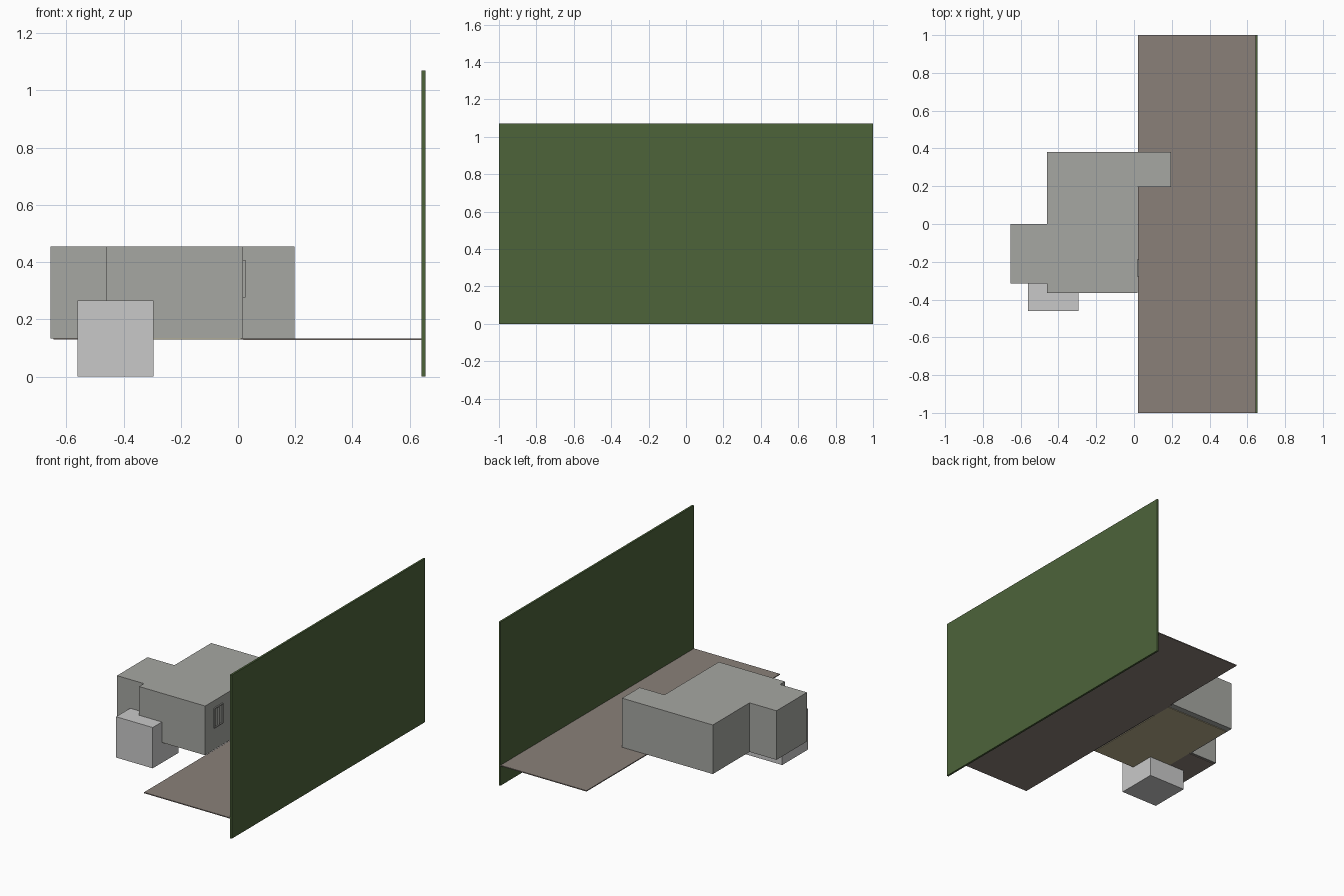
import bpy
import bmesh

cube = bpy.data.objects.get("Cube")
if cube:
    bpy.data.objects.remove(cube, do_unlink=True)


def material(name, rgb):
    """Flat material from 0-255 sRGB values."""
    lin = [((c / 255 + 0.055) / 1.055) ** 2.4 for c in rgb]
    m = bpy.data.materials.new(name)
    m.use_nodes = True
    m.diffuse_color = (*lin, 1)
    m.node_tree.nodes["Principled BSDF"].inputs["Base Color"].default_value = (*lin, 1)
    return m


house_grey = material("house grey", (166, 167, 162))
light_grey = material("light grey", (201, 201, 201))
paving = material("paving brown", (138, 128, 121))
hedge_green = material("hedge green", (77, 99, 58))
floor_tan = material("floor tan", (184, 174, 140))


def prism(name, outline, z0, z1, mat):
    """Extrude a plan outline from z0 up to z1."""
    bm = bmesh.new()
    face = bm.faces.new([bm.verts.new((x, y, z0)) for x, y in outline])
    top = bmesh.ops.extrude_face_region(bm, geom=[face])["geom"]
    verts = [v for v in top if isinstance(v, bmesh.types.BMVert)]
    bmesh.ops.translate(bm, vec=(0, 0, z1 - z0), verts=verts)
    bmesh.ops.recalc_face_normals(bm, faces=bm.faces)
    mesh = bpy.data.meshes.new(name)
    bm.to_mesh(mesh)
    bm.free()
    mesh.materials.append(mat)
    obj = bpy.data.objects.new(name, mesh)
    bpy.context.collection.objects.link(obj)
    return obj


def box(name, x0, x1, y0, y1, z0, z1, mat):
    return prism(name, [(x0, y0), (x1, y0), (x1, y1), (x0, y1)], z0, z1, mat)


FLOOR, BASE, ROOF = 0.128, 0.134, 0.455
EAST = 0.018

# House body with a side bay and a rear wing
prism("house_body", [
    (-0.46, -0.365), (EAST, -0.365), (EAST, 0.197), (0.197, 0.197),
    (0.197, 0.38), (-0.46, 0.38), (-0.46, 0.0), (-0.655, 0.0),
    (-0.655, -0.315), (-0.46, -0.315)], BASE, ROOF, house_grey)

# Floors beneath the rooms
box("main_floor", -0.45, 0.01, -0.36, 0.34, 0.13, BASE, floor_tan)
box("bay_floor", -0.645, -0.45, -0.305, -0.01, 0.13, BASE, paving)
box("wing_floor", 0.01, 0.187, 0.207, 0.37, 0.13, BASE, paving)

# Window frame on the garden side
W0, W1, S0, S1, BAR = -0.275, -0.19, 0.28, 0.405, 0.006
for i, y in enumerate((W0, (W0 + W1) / 2, W1)):
    box(f"window_upright_{i}", EAST, EAST + 0.008, y - BAR / 2, y + BAR / 2, S0, S1, house_grey)
for i, z in enumerate((S0, S1)):
    box(f"window_rail_{i}", EAST, EAST + 0.008, W0, W1, z - BAR / 2, z + BAR / 2, house_grey)

# Front storage block, terrace and tall hedge
box("storage_block", -0.56, -0.295, -0.46, -0.195, 0, 0.267, light_grey)
box("terrace", 0.02, 0.642, -1, 1, FLOOR, BASE, paving)
box("hedge_wall", 0.642, 0.655, -1, 1, 0, 1.07, hedge_green)
